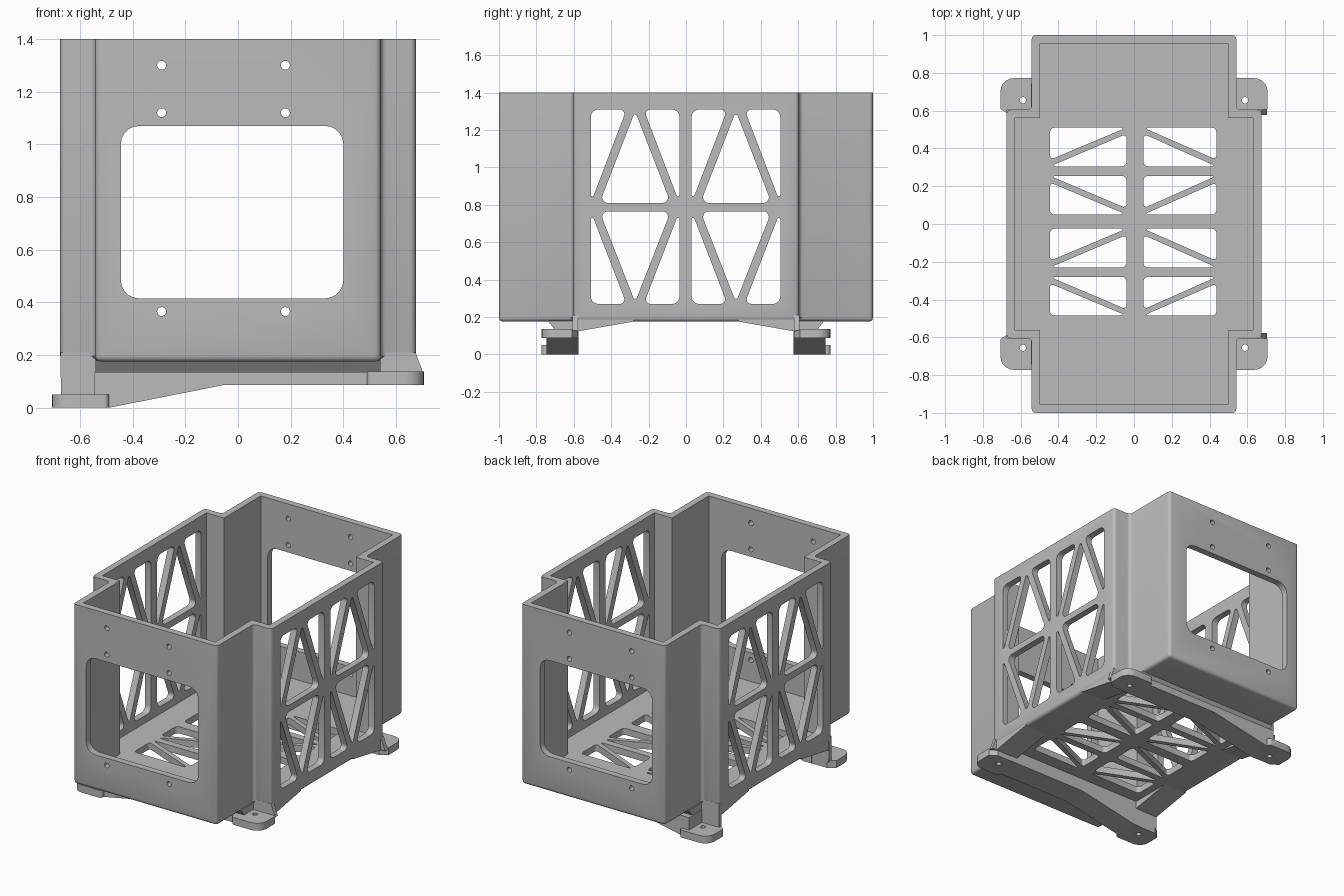
import bpy, bmesh, math
from mathutils import Vector

if "Cube" in bpy.data.objects:
    bpy.data.objects.remove(bpy.data.objects["Cube"])

grey = bpy.data.materials.new("plain_grey")
grey.use_nodes = True
grey.diffuse_color = (0.5, 0.5, 0.5, 1)
grey.node_tree.nodes["Principled BSDF"].inputs["Base Color"].default_value = (0.5, 0.5, 0.5, 1)


def rounded(points, radii, steps=5):
    """Round each corner of a polygon with its own radius."""
    out, n = [], len(points)
    for i, r in enumerate(radii):
        p = Vector(points[i])
        a = (Vector(points[i - 1]) - p).normalized()
        b = (Vector(points[(i + 1) % n]) - p).normalized()
        if r == 0:
            out.append(p)
            continue
        half = a.angle(b) / 2
        centre = p + (a + b).normalized() * r / math.sin(half)
        start = p + a * r / math.tan(half) - centre
        end = p + b * r / math.tan(half) - centre
        turn = start.angle_signed(end)
        for k in range(steps + 1):
            t = turn * k / steps
            c, s = math.cos(t), -math.sin(t)
            out.append(centre + Vector((start.x * c - start.y * s, start.x * s + start.y * c)))
    return out


def circle(u, v, r=0.017):
    return [(u + r * math.cos(math.tau * k / 16), v + r * math.sin(math.tau * k / 16)) for k in range(16)]


def prism(bm, outline, axis, low, high):
    place = {"x": lambda u, v, w: (w, u, v),
             "y": lambda u, v, w: (u, w, v),
             "z": lambda u, v, w: (u, v, w)}[axis]
    a = [bm.verts.new(place(*p, low)) for p in outline]
    b = [bm.verts.new(place(*p, high)) for p in outline]
    faces = [bm.faces.new(a), bm.faces.new(b)]
    for i in range(len(a)):
        j = (i + 1) % len(a)
        faces.append(bm.faces.new((a[i], a[j], b[j], b[i])))
    bmesh.ops.recalc_face_normals(bm, faces=faces)


def finish(bm, name):
    mesh = bpy.data.meshes.new(name)
    bm.to_mesh(mesh)
    bm.free()
    obj = bpy.data.objects.new(name, mesh)
    bpy.context.collection.objects.link(obj)
    mesh.materials.append(grey)
    return obj


def solid(name, outline, axis, low, high):
    bm = bmesh.new()
    prism(bm, outline, axis, low, high)
    return finish(bm, name)


def select(obj):
    bpy.ops.object.select_all(action="DESELECT")
    obj.select_set(True)
    bpy.context.view_layer.objects.active = obj


def cut(obj, outlines, axis, low, high):
    """Cut prisms out of an object, then drop the cutter."""
    bm = bmesh.new()
    for outline in outlines:
        prism(bm, outline, axis, low, high)
    cutter = finish(bm, "cutter")
    cutter.hide_render = True
    mod = obj.modifiers.new("cut", "BOOLEAN")
    mod.operation, mod.solver, mod.object = "DIFFERENCE", "EXACT", cutter
    select(obj)
    bpy.ops.object.modifier_apply(modifier=mod.name)
    bpy.data.objects.remove(cutter)


def smooth(obj):
    select(obj)
    bpy.ops.object.shade_smooth_by_angle(angle=math.radians(32))


def cross(side, nose, half, end):
    """Plus-shaped plan: wide middle, narrower front and back."""
    quarter = [(side, half), (nose, half), (nose, end)]
    left = quarter + [(-x, y) for x, y in reversed(quarter)]
    return left + [(-x, -y) for x, y in left]


# Housing shell with rounded outer edges, open at the top
BOTTOM, TOP = 0.175, 1.4
bm = bmesh.new()
prism(bm, cross(0.675, 0.542, 0.605, 1.0), "z", BOTTOM, TOP)
edges = [e for e in bm.edges if min(v.co.z for v in e.verts) < TOP - 0.1]
bmesh.ops.bevel(bm, geom=edges, offset=0.022, segments=3, profile=0.5, affect="EDGES")
housing = finish(bm, "housing")
cut(housing, [cross(0.63, 0.497, 0.56, 0.955)], "z", BOTTOM + 0.045, TOP + 0.2)

# Front and back windows with screw holes
window = rounded([(-0.445, 0.415), (0.4, 0.415), (0.4, 1.07), (-0.445, 1.07)], [0.07] * 4)
holes = [circle(x, z) for x in (-0.29, 0.18) for z in (0.365, 1.12, 1.3)]
cut(housing, [window] + holes, "y", -1.2, 1.2)

# Triangular lattice in both side walls
lattice = []
for c in (-0.272, 0.267):
    for base, end in ((0.81, 1.31), (0.765, 0.27)):
        tip = base + (end - base) * 0.98
        lattice.append(rounded([(c - 0.19, base), (c + 0.19, base), (c, tip)], [0.03, 0.03, 0.01]))
        for s in (-1, 1):
            lattice.append(rounded([(c + s * 0.237, end), (c + s * 0.046, end), (c + s * 0.237, base)],
                                   [0.04, 0.025, 0.008]))
cut(housing, lattice, "x", -1, 1)

# Triangular lattice in the floor
lattice = []
for inner, outer in ((-0.04, -0.445), (0.05, 0.437)):
    for c in (0.28, -0.255):
        for s in (-1, 1):
            lattice.append(rounded([(inner, c + s * 0.025), (inner, c + s * 0.197), (outer, c + s * 0.025)],
                                   [0.025, 0.015, 0.005]))
            lattice.append(rounded([(outer, c + s * 0.23), (inner, c + s * 0.23), (outer, c + s * 0.06)],
                                   [0.025, 0.005, 0.015]))
cut(housing, lattice, "z", 0, 0.3)
smooth(housing)

for end, s in (("front", -1), ("back", 1)):
    # Cross beam, stepping down towards the lower foot
    beam = [(-0.545, 0), (-0.49, 0), (-0.05, 0.087), (0.545, 0.087), (0.545, 0.135), (-0.545, 0.135)]
    solid(end + "_beam", beam, "y", s * 0.575, s * 0.745)
    neck = [(s * 0.575, 0.13), (s * 0.7, 0.13), (s * 0.74, 0.18), (s * 0.575, 0.18)]
    solid(end + "_beam_neck", neck, "x", -0.54, 0.54)

    for side, m, low in (("right", -1, 0.0), ("left", 1, 0.087)):
        name = end + "_" + side
        # Mounting foot with a screw hole
        pad = rounded([(m * 0.49, s * 0.577), (m * 0.66, s * 0.577), (m * 0.707, s * 0.61),
                       (m * 0.707, s * 0.772), (m * 0.49, s * 0.772)], [0, 0, 0, 0.07, 0.02])
        foot = solid(name + "_foot", pad, "z", low, low + 0.05)
        cut(foot, [circle(m * 0.588, s * 0.655)], "z", low - 0.1, low + 0.2)
        smooth(foot)
        # Corner post joining the foot to the wall
        post = [(m * 0.54, low + 0.04), (m * (0.672 if m < 0 else 0.705), low + 0.04),
                (m * 0.674, 0.21), (m * 0.54, 0.21)]
        solid(name + "_post", post, "y", s * 0.577, s * 0.606)
        # Sloping rib under the side wall
        rib = [(s * 0.28, 0.176), (s * 0.6, 0.12), (s * 0.6, 0.2), (s * 0.28, 0.2)]
        solid(name + "_rib", rib, "x", m * 0.5, m * 0.672)
